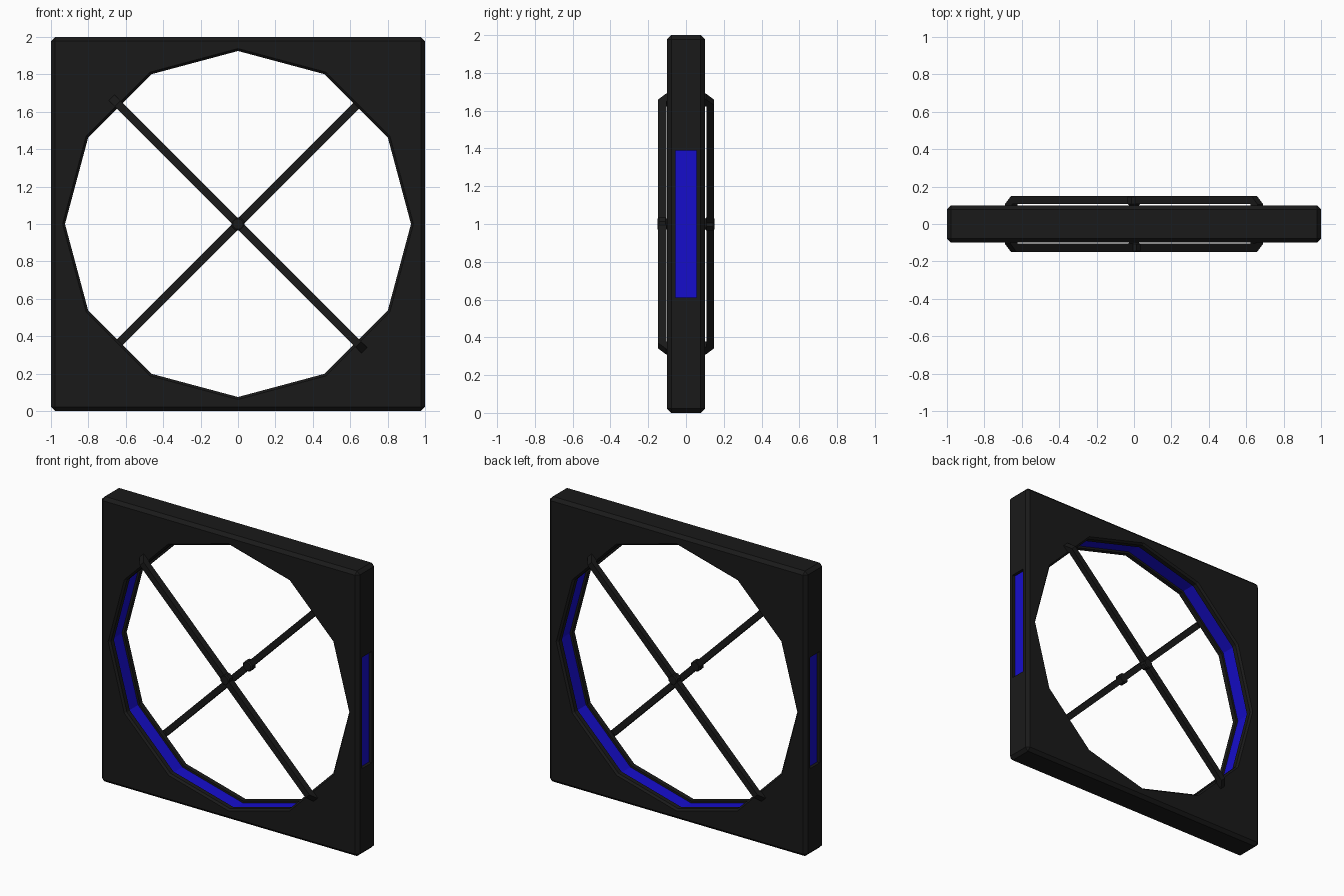
import bpy, bmesh
from math import cos, sin, pi, radians
from mathutils import Matrix

if "Cube" in bpy.data.objects:
    bpy.data.objects.remove(bpy.data.objects["Cube"])


def material(name, color):
    m = bpy.data.materials.new(name)
    m.diffuse_color = color
    m.use_nodes = True
    m.node_tree.nodes["Principled BSDF"].inputs["Base Color"].default_value = m.diffuse_color
    return m


BLACK = material("black", (0.01, 0.01, 0.01, 1))
BLUE = material("blue", (0.008, 0.004, 0.6, 1))


def finish(name, bm, mat):
    bmesh.ops.recalc_face_normals(bm, faces=bm.faces)
    me = bpy.data.meshes.new(name)
    bm.to_mesh(me)
    bm.free()
    ob = bpy.data.objects.new(name, me)
    bpy.context.collection.objects.link(ob)
    me.materials.append(mat)
    return ob


def box(name, loc, size, mat, bevel=0):
    bm = bmesh.new()
    bmesh.ops.create_cube(bm, size=1, matrix=Matrix.Translation(loc) @ Matrix.Diagonal((*size, 1)))
    if bevel:
        bmesh.ops.bevel(bm, geom=bm.edges[:], offset=bevel, segments=1, affect='EDGES')
    return finish(name, bm, mat)


def lathe(name, profile, mat, sides=12, closed=False, phase=0):
    """Revolve (radius, y) points around the y axis through z = 1."""
    bm = bmesh.new()
    rings = [[bm.verts.new((r * cos(phase + 2 * pi * i / sides), y,
                            1 + r * sin(phase + 2 * pi * i / sides)))
              for i in range(sides)] for r, y in profile]
    pairs = list(zip(rings, rings[1:]))
    if closed:
        pairs.append((rings[-1], rings[0]))
    else:
        bm.faces.new(rings[0])
        bm.faces.new(rings[-1])
    for a, b in pairs:
        for i in range(sides):
            j = (i + 1) % sides
            bm.faces.new((a[i], a[j], b[j], b[i]))
    return finish(name, bm, mat)


def cut(ob, cutter):
    mod = ob.modifiers.new("cut", 'BOOLEAN')
    mod.operation = 'DIFFERENCE'
    mod.solver = 'EXACT'
    mod.object = cutter
    bpy.context.view_layer.objects.active = ob
    bpy.ops.object.modifier_apply(modifier=mod.name)
    bpy.data.objects.remove(cutter)


# Square frame with a chamfered, grooved twelve-sided opening
frame = box("frame", (0, 0, 1), (2, 0.2, 2), BLACK, 0.022)
half = [(0.938, 0.15), (0.938, 0.1), (0.925, 0.087), (0.925, 0.055), (0.95, 0.055)]
profile = [(r, -y) for r, y in half] + half[::-1]
cut(frame, lathe("opening_cutter", profile, BLACK))

# Blue light ring set in the groove
lathe("light_ring", [(0.94, -0.055), (0.94, 0.055), (0.953, 0.056), (0.953, -0.056)],
      BLUE, closed=True)

# Recessed blue light panels on both sides
for s, side in ((-1, "left"), (1, "right")):
    cut(frame, box("slot_cutter", (s, 0, 1), (0.05, 0.11, 0.78), BLACK))
    box(side + "_light_panel", (s * 0.976, 0, 1), (0.006, 0.11, 0.78), BLUE)


# Diagonal braces: staple-shaped bars, one per face, each with an octagonal hub
def brace(name, s, angle, gap):
    w = 0.021
    pts = [(-0.956, 0.095), (-0.956, 0.105), (-0.91, 0.149), (0.91, 0.149),
           (0.956, 0.105), (0.956, 0.095), (0.9, 0.095), (0.9, 0.1 + gap),
           (-0.9, 0.1 + gap), (-0.9, 0.095)]
    bm = bmesh.new()
    face = bm.faces.new([bm.verts.new((u, s * y, -w)) for u, y in pts])
    ext = bmesh.ops.extrude_face_region(bm, geom=[face])
    bmesh.ops.translate(bm, vec=(0, 0, 2 * w),
                        verts=[v for v in ext["geom"] if isinstance(v, bmesh.types.BMVert)])
    bm.transform(Matrix.Translation((0, 0, 1)) @ Matrix.Rotation(radians(angle), 4, 'Y'))
    finish(name + "_brace", bm, BLACK)
    lathe(name + "_hub", [(0.03, s * 0.1), (0.038, s * 0.108), (0.038, s * 0.144),
                          (0.03, s * 0.151)], BLACK, sides=8, phase=pi / 8)


brace("front", -1, 45, 0.003)
brace("back", 1, -45, 0.008)
